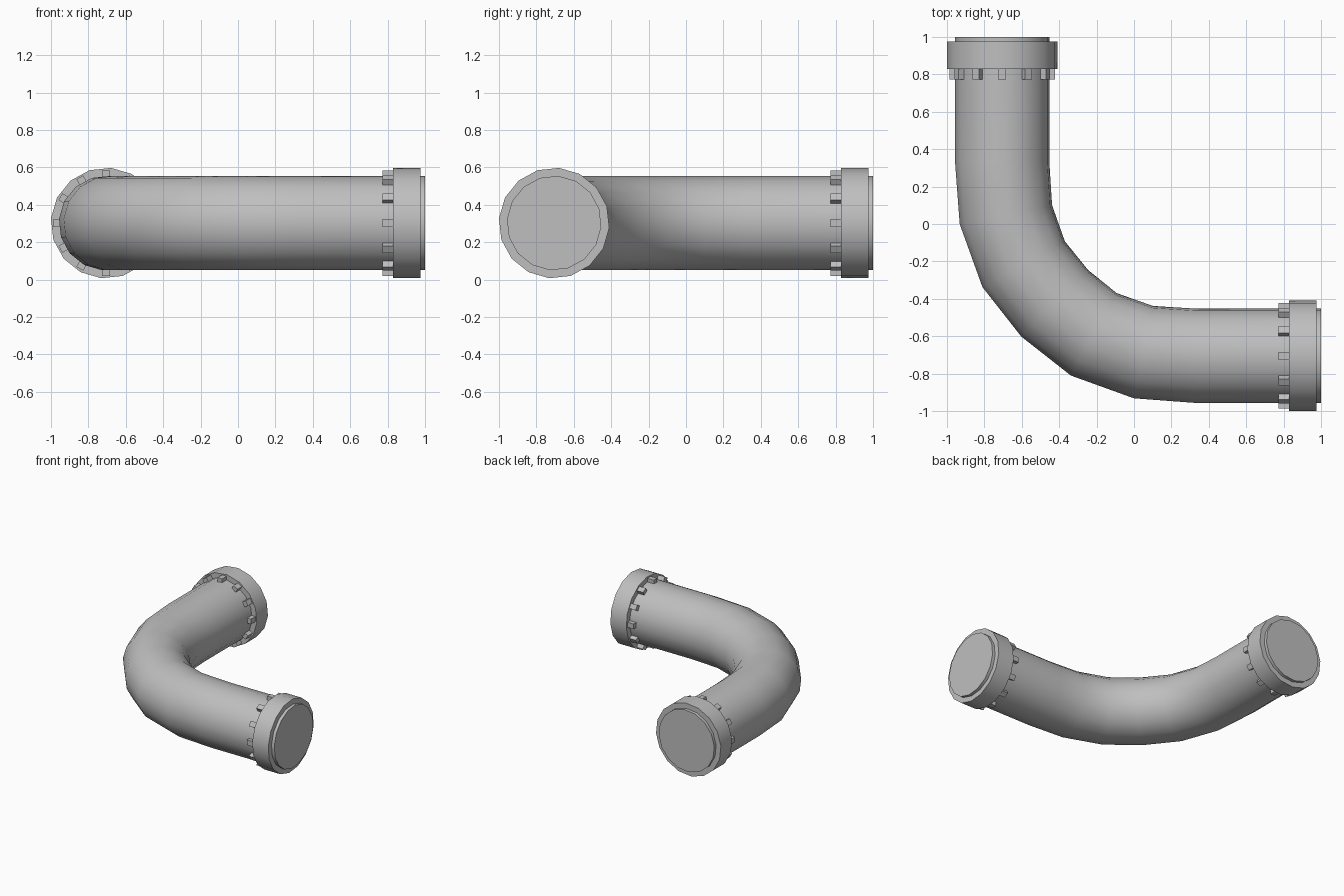
import bpy, bmesh
from math import radians, cos, sin, pi
from mathutils import Vector

old = bpy.data.objects.get("Cube")
if old:
    bpy.data.objects.remove(old, do_unlink=True)

AXIS = -0.705      # offset of both pipe legs from the centre
HEIGHT = 0.302     # height of the pipe axis
SIDES = 16
PIPE_R, COLLAR_R = 0.253, 0.296

metal = bpy.data.materials.new("grey_metal")
metal.use_nodes = True
grey = (0.52, 0.52, 0.52, 1)
metal.diffuse_color = grey
metal.node_tree.nodes["Principled BSDF"].inputs["Base Color"].default_value = grey


def finish(name, bm):
    bmesh.ops.recalc_face_normals(bm, faces=bm.faces[:])
    mesh = bpy.data.meshes.new(name)
    bm.to_mesh(mesh)
    bm.free()
    mesh.materials.append(metal)
    obj = bpy.data.objects.new(name, mesh)
    bpy.context.collection.objects.link(obj)
    bpy.ops.object.select_all(action='DESELECT')
    obj.select_set(True)
    bpy.context.view_layer.objects.active = obj
    bpy.ops.object.shade_smooth_by_angle(angle=radians(35))
    return obj


def loft(bm, stations):
    """Skin closed rings; a station is (x, y, turn in degrees, radius)."""
    rings = []
    for x, y, turn, radius in stations:
        inward = Vector((cos(radians(turn)), sin(radians(turn)), 0))
        ring = []
        for i in range(SIDES):
            a = radians(85) + 2 * pi * i / SIDES
            p = Vector((x, y, HEIGHT)) + radius * (cos(a) * inward + sin(a) * Vector((0, 0, 1)))
            ring.append(bm.verts.new(p))
        rings.append(ring)
    for a, b in zip(rings, rings[1:]):
        for i in range(SIDES):
            j = (i + 1) % SIDES
            bm.faces.new((a[i], a[j], b[j], b[i]))
    bm.faces.new(rings[0])
    bm.faces.new(rings[-1])


def leg_point(leg, along):
    """Point on the axis of the back or left leg, with its ring turn."""
    return (AXIS, along, 0) if leg == "back" else (along, AXIS, 90)


# Bent pipe: half the bend is listed, the other half is its mirror
half = [(AXIS, 1.0, 0), (AXIS, 0.335, 0), (-0.685, 0.05, 11.5), (-0.59, -0.215, 29)]
path = half + [(-0.424, -0.424, 45)] + [(y, x, 90 - t) for x, y, t in reversed(half)]
bm = bmesh.new()
loft(bm, [(x, y, t, PIPE_R) for x, y, t in path])
finish("bent_pipe", bm)

for leg in ("back", "left"):
    # Collar near the pipe mouth
    bm = bmesh.new()
    loft(bm, [(*leg_point(leg, s), COLLAR_R) for s in (0.83, 0.975)])
    finish(leg + "_collar", bm)

    # Ring of small lugs behind the collar
    bm = bmesh.new()
    for k in range(12):
        a = 2 * pi * k / 12
        corners = []
        for s in (0.772, 0.835):
            x, y, turn = leg_point(leg, s)
            inward = Vector((cos(radians(turn)), sin(radians(turn)), 0))
            up = Vector((0, 0, 1))
            radial = cos(a) * inward + sin(a) * up
            side = -sin(a) * inward + cos(a) * up
            for r, w in ((0.23, -1), (0.23, 1), (0.282, 1), (0.282, -1)):
                corners.append(bm.verts.new(Vector((x, y, HEIGHT)) + r * radial + 0.021 * w * side))
        near, far = corners[:4], corners[4:]
        bm.faces.new(near)
        bm.faces.new(far)
        for i in range(4):
            j = (i + 1) % 4
            bm.faces.new((near[i], near[j], far[j], far[i]))
    finish(leg + "_collar_lugs", bm)
